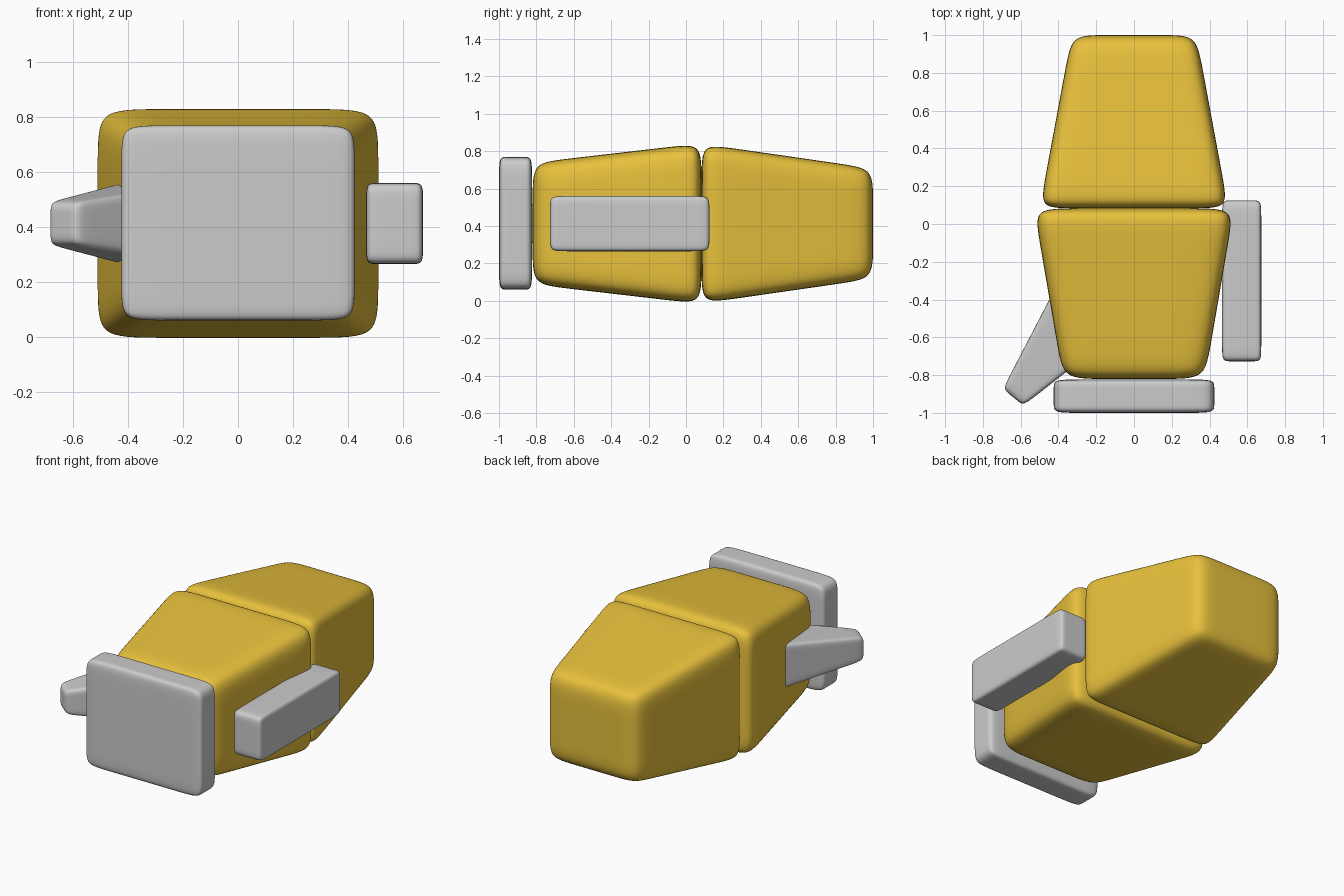
import bpy
import bmesh
from math import radians
from mathutils import Vector

if "Cube" in bpy.data.objects:
    bpy.data.objects.remove(bpy.data.objects["Cube"])

gold = bpy.data.materials.new("gold")
gold.diffuse_color = (0.8, 0.53, 0.045, 1)
gold.use_nodes = True
gold.node_tree.nodes["Principled BSDF"].inputs["Base Color"].default_value = gold.diffuse_color


def soft_box(name, y0, y1, front, back, margin, loc=(0, 0, 0), rot=0, mat=None):
    """Tapered box with support loops; front/back are (half width, half height)."""
    bm = bmesh.new()
    mx, my, mz = margin  # support loop distances from the edges
    length = y1 - y0
    verts = {}

    def vert(i, j, k):
        if (i, j, k) not in verts:
            t = (0, my / length, 1 - my / length, 1)[j]
            w = front[0] + (back[0] - front[0]) * t
            h = front[1] + (back[1] - front[1]) * t
            x = (-1, mx / w - 1, 1 - mx / w, 1)[i] * w
            z = (-1, mz / h - 1, 1 - mz / h, 1)[k] * h
            verts[i, j, k] = bm.verts.new((x, y0 + length * t, z))
        return verts[i, j, k]

    for axis in range(3):
        for side in (0, 3):
            for a in range(3):
                for b in range(3):
                    quad = []
                    for u, v in ((a, b), (a + 1, b), (a + 1, b + 1), (a, b + 1)):
                        idx = [u, v]
                        idx.insert(axis, side)
                        quad.append(vert(*idx))
                    bm.faces.new(quad).smooth = True
    bmesh.ops.recalc_face_normals(bm, faces=bm.faces)
    mesh = bpy.data.meshes.new(name)
    bm.to_mesh(mesh)
    bm.free()
    obj = bpy.data.objects.new(name, mesh)
    obj.location = Vector(loc)
    obj.rotation_euler.z = radians(rot)
    bpy.context.collection.objects.link(obj)
    sub = obj.modifiers.new("smooth", "SUBSURF")
    sub.levels = sub.render_levels = 3
    if mat:
        mesh.materials.append(mat)
    return obj


# Two tapered body halves meeting at their wide ends
soft_box("front_body", -0.82, 0.083, (0.375, 0.325), (0.53, 0.43),
         (0.2, 0.15, 0.17), (0, 0, 0.413), mat=gold)
soft_box("rear_body", 0.083, 1.0, (0.50, 0.427), (0.33, 0.295),
         (0.16, 0.15, 0.16), (0, 0, 0.413), mat=gold)

# Front plate
soft_box("front_plate", -1.0, -0.823, (0.425, 0.355), (0.425, 0.355),
         (0.13, 0.04, 0.11), (0, 0, 0.415))

# Straight side block on the right
soft_box("right_side_block", -0.727, 0.125, (0.104, 0.148), (0.104, 0.148),
         (0.04, 0.08, 0.06), (0.57, 0, 0.413))

# Angled tapered arm on the left, its wide end buried in the body
soft_box("left_arm", 0, 0.6, (0.07, 0.08), (0.20, 0.155),
         (0.04, 0.08, 0.05), (-0.64, -0.917, 0.413), -39.7)
